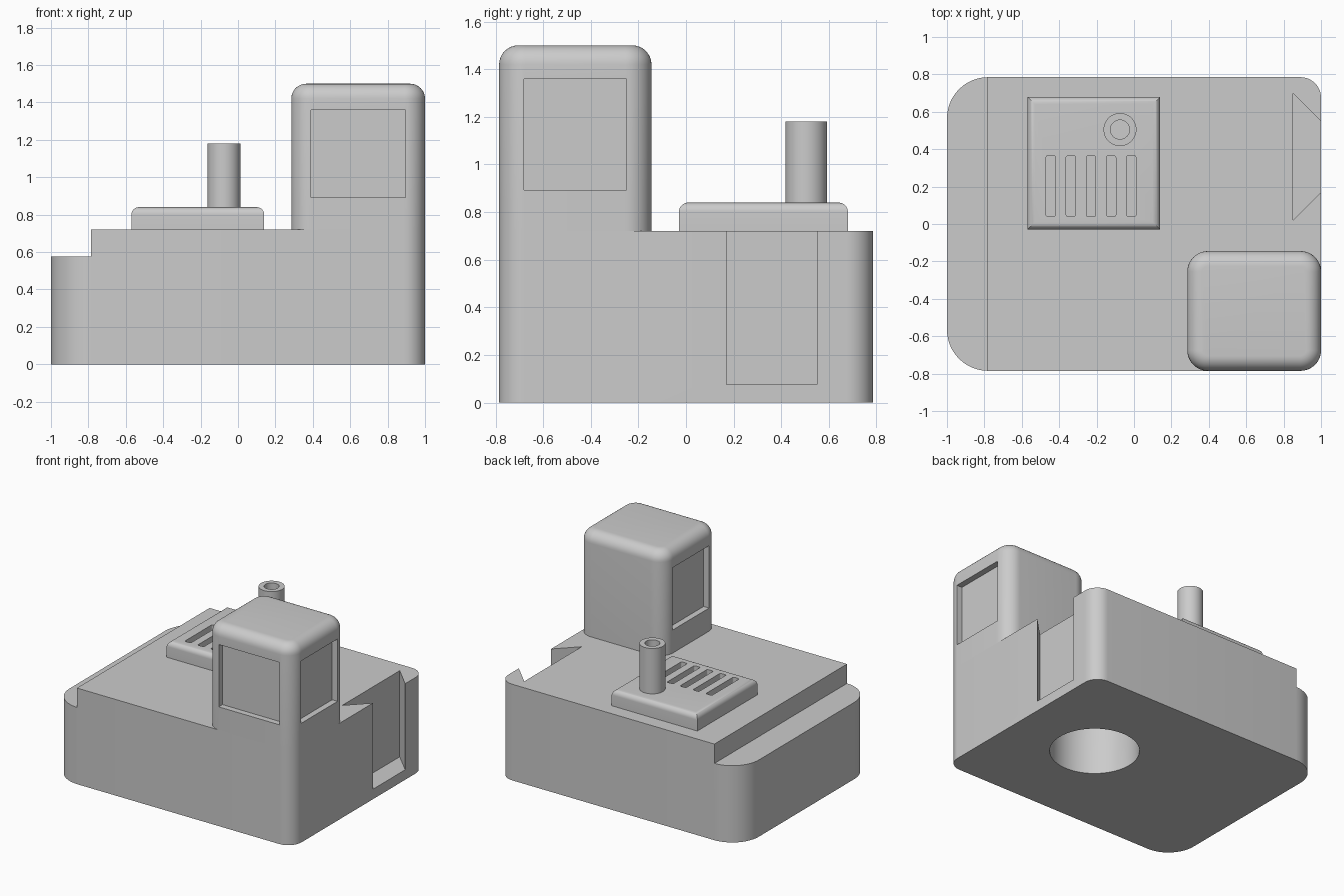
import bpy
import bmesh
from math import sin, cos, pi

cube = bpy.data.objects.get("Cube")
if cube:
    bpy.data.objects.remove(cube, do_unlink=True)

grey = bpy.data.materials.new("plain grey")
grey.use_nodes = True
grey.diffuse_color = (0.6, 0.6, 0.6, 1)
grey.node_tree.nodes["Principled BSDF"].inputs["Base Color"].default_value = (0.6, 0.6, 0.6, 1)


def loft(name, rings):
    """Skin a stack of equal-length rings and cap both ends."""
    bm = bmesh.new()
    loops = [[bm.verts.new(p) for p in ring] for ring in rings]
    n = len(loops[0])
    for low, high in zip(loops, loops[1:]):
        for i in range(n):
            j = (i + 1) % n
            bm.faces.new((low[i], low[j], high[j], high[i]))
    bm.faces.new(loops[0][::-1])
    bm.faces.new(loops[-1])
    bmesh.ops.recalc_face_normals(bm, faces=bm.faces)
    mesh = bpy.data.meshes.new(name)
    bm.to_mesh(mesh)
    bm.free()
    mesh.materials.append(grey)
    obj = bpy.data.objects.new(name, mesh)
    bpy.context.collection.objects.link(obj)
    return obj


def outline(x, y, z, left_r=0, right_r=0, inset=0, steps=12):
    """Rectangle with separately rounded left and right corners."""
    corners = [(x[1], y[1], -1, -1, right_r), (x[0], y[1], 1, -1, left_r),
               (x[0], y[0], 1, 1, left_r), (x[1], y[0], -1, 1, right_r)]
    points = []
    for k, (cx, cy, sx, sy, r) in enumerate(corners):
        arc = max(r - inset, 0)
        shift = max(r, inset)
        for i in range(steps + 1 if r else 1):
            a = (k + i / steps) * pi / 2
            dx, dy = (arc * cos(a), arc * sin(a)) if r else (0, 0)
            points.append((cx + sx * shift + dx, cy + sy * shift + dy, z))
    return points


def block(name, x, y, z, left_r=0, right_r=0, fillet=0):
    rings = [outline(x, y, z[0], left_r, right_r)]
    if fillet:
        for i in range(9):
            a = i / 8 * pi / 2
            rings.append(outline(x, y, z[1] - fillet * (1 - sin(a)),
                                 left_r, right_r, fillet * (1 - cos(a))))
    else:
        rings.append(outline(x, y, z[1], left_r, right_r))
    return loft(name, rings)


def lathe(name, x, y, profile, n=64):
    return loft(name, [[(x + r * cos(2 * pi * i / n), y + r * sin(2 * pi * i / n), z)
                        for i in range(n)] for r, z in profile])


def cut(target, cutters):
    bpy.context.view_layer.objects.active = target
    for cutter in cutters:
        cutter.hide_render = True
        mod = target.modifiers.new("cut", "BOOLEAN")
        mod.operation = "DIFFERENCE"
        mod.solver = "EXACT"
        mod.object = cutter
        bpy.ops.object.modifier_apply(modifier=mod.name)
        bpy.data.objects.remove(cutter, do_unlink=True)


# Main body with lowered ledge, dovetail slot and underside socket
body = block("body", (-1, 1), (-0.785, 0.785), (0, 0.72), 0.22, 0.11)
ledge = block("ledge_cutter", (-1.2, -0.785), (-1, 1), (0.575, 1))
dovetail = loft("dovetail_cutter", [
    [(0.85, 0.02, z), (1.05, 0.22, z), (1.05, 0.50, z), (0.85, 0.70, z)] for z in (0.075, 0.9)])
socket = lathe("socket_cutter", 0.35, 0, [(0.305, -0.1), (0.305, 0.26), (0.27, 0.52)])
cut(body, [ledge, dovetail, socket])

# Tower with recessed windows on the front and both sides
tower = block("tower", (0.285, 1), (-0.785, -0.145), (0.72, 1.5), 0.11, 0.11, 0.08)
height = (0.893, 1.36)
depth = 0.045
windows = [block("front_window_cutter", (0.39, 0.895), (-1, -0.785 + depth), height)]
for x in ((0, 0.285 + depth), (1 - depth, 1.2)):
    windows.append(block("side_window_cutter", x, (-0.68, -0.25), height))
cut(tower, windows)

# Vent plate with five slots
plate = block("vent_plate", (-0.57, 0.14), (-0.03, 0.68), (0.72, 0.84), fillet=0.04)
cut(plate, [block("vent_cutter", (-0.47 + i * 0.1075, -0.42 + i * 0.1075), (0.04, 0.365),
                  (0.75, 1), 0.01, 0.01) for i in range(5)])

# Hollow pipe
pipe = lathe("pipe", -0.075, 0.505, [(0.088, 0.8), (0.088, 1.18)])
cut(pipe, [lathe("bore_cutter", -0.075, 0.505, [(0.051, 0.84), (0.051, 1.3)])])

# Smooth the rounded surfaces and keep hard edges
for obj in (body, tower, plate, pipe):
    bpy.ops.object.select_all(action="DESELECT")
    obj.select_set(True)
    bpy.context.view_layer.objects.active = obj
    bpy.ops.object.shade_smooth_by_angle(angle=pi / 6)
